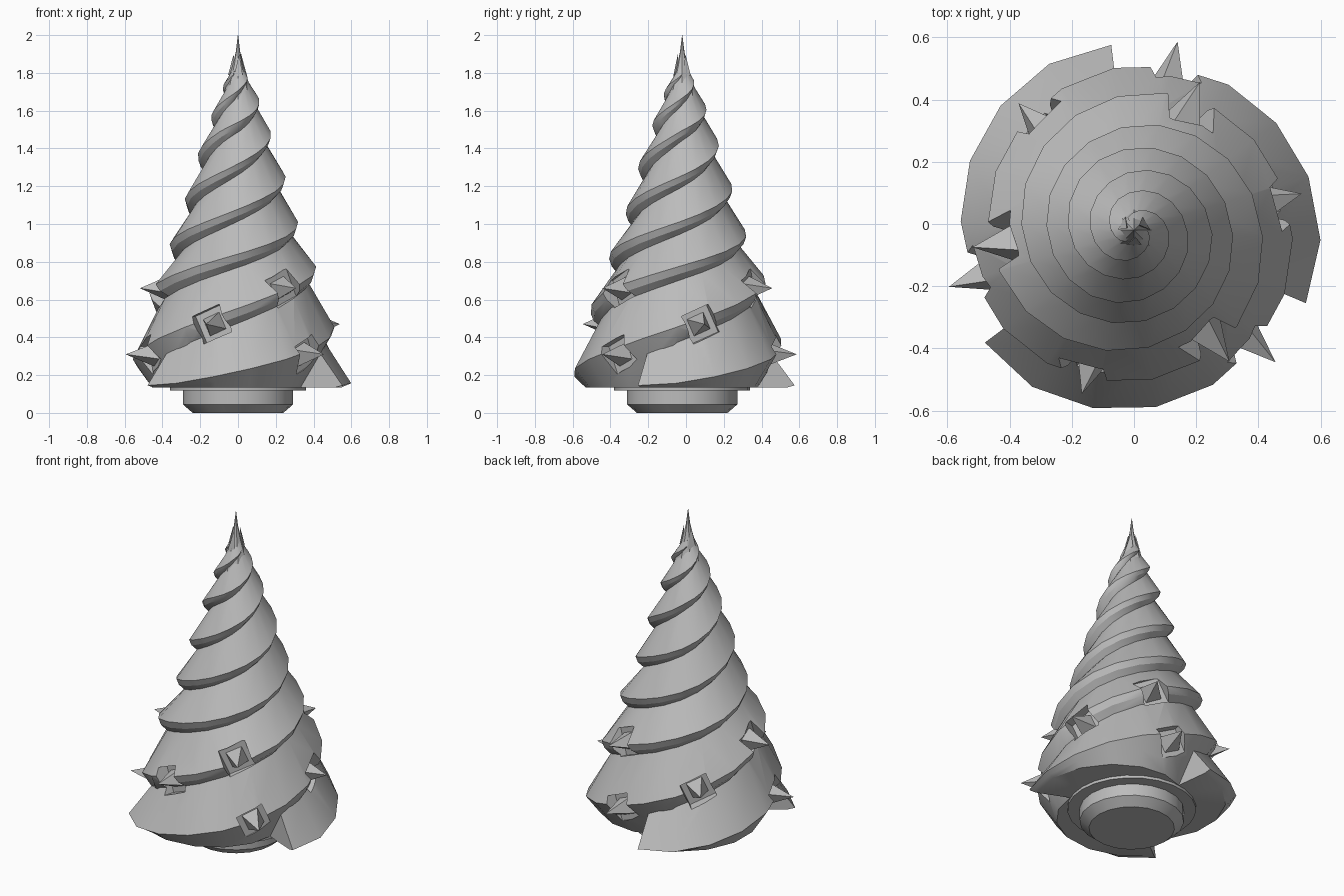
import bpy, bmesh, math
from mathutils import Vector, Matrix

if "Cube" in bpy.data.objects:
    bpy.data.objects.remove(bpy.data.objects["Cube"])

AXIS_Y = -0.02
STRANDS = 3
STEP = 20
START = 97          # angle where the first strand begins

grey = bpy.data.materials.new("grey metal")
grey.diffuse_color = (0.5, 0.5, 0.5, 1)
grey.use_nodes = True
grey.node_tree.nodes["Principled BSDF"].inputs["Base Color"].default_value = grey.diffuse_color

# ridge of one strand: (turn in degrees, radius, height)
RIDGE = [(0, .60, .145), (20, .60, .157), (45, .583, .20), (75, .562, .27),
         (100, .54, .335), (155, .50, .50), (207, .465, .655), (265, .41, .785),
         (323, .36, .90), (385, .315, 1.02), (443, .28, 1.14), (505, .25, 1.26),
         (563, .21, 1.38), (625, .17, 1.50), (683, .14, 1.58), (745, .11, 1.67),
         (800, .075, 1.74), (860, .045, 1.79), (980, .03, 1.85)]
END = 860
SQUARE = ((-1, -1), (1, -1), (1, 1), (-1, 1))


def ridge(u):
    for a, b in zip(RIDGE, RIDGE[1:]):
        if u <= b[0]:
            k = (u - a[0]) / (b[0] - a[0])
            return a[1] + k * (b[1] - a[1]), a[2] + k * (b[2] - a[2])
    return RIDGE[-1][1:]


def foot(u):
    r, z = ridge(u)
    return r - 0.035 * min(1, r / .2) - 0.03 * r, z - (.04 + .08 * r) * min(1, r / .15)


def low_foot(u):
    return .56 - .2 * (u / 120) ** 1.6, .135


def lip(u, below):
    (r, z), (fr, fz) = ridge(u), below
    if u <= 120:
        return .5 * (r + fr), .5 * (z + fz)
    return r + .3 * (fr - r), z + .55 * (fz - z)


def place(r, z, deg):
    a = math.radians(deg)
    return Vector((r * math.cos(a), AXIS_Y + r * math.sin(a), z))


def finish(name, bm, smooth=None):
    me = bpy.data.meshes.new(name)
    bm.to_mesh(me)
    bm.free()
    ob = bpy.data.objects.new(name, me)
    bpy.context.collection.objects.link(ob)
    me.materials.append(grey)
    if smooth:
        shade(ob, smooth)
    return ob


def shade(ob, angle):
    bpy.context.view_layer.objects.active = ob
    ob.select_set(True)
    bpy.ops.object.shade_smooth_by_angle(angle=math.radians(angle))
    ob.select_set(False)


# overlapping spiral strand, solid so that the sockets can be cut into it
def strand(s, cutter):
    bm = bmesh.new()
    base = START + s * 360 / STRANDS
    rows = []
    for u in range(0, END + 1, STEP):
        low, top = foot(u), foot(u + 120)
        inner = (.4 * low[0], low[1])
        if u <= 120:
            inner, low = (.28, .135), low_foot(u)
        profile = [inner, low, lip(u, low), ridge(u), top, (.4 * top[0], top[1])]
        rows.append([bm.verts.new(place(r, z, base + u)) for r, z in profile])
    for i, (a, b) in enumerate(zip(rows, rows[1:])):
        for j in range(6):
            k = (j + 1) % 6
            f = bm.faces.new((a[j], b[j], b[k], a[k]))
            hidden = j in (4, 5) or (j == 0 and i * STEP >= 120)
            f.material_index = 1 if hidden else 0
    bm.faces.new(rows[0])
    bm.faces.new(rows[-1][::-1])
    bmesh.ops.recalc_face_normals(bm, faces=bm.faces)
    ob = finish("spiral_strand", bm)
    ob.data.materials.append(grey)
    mod = ob.modifiers.new("sockets", 'BOOLEAN')
    mod.operation, mod.solver, mod.object = 'DIFFERENCE', 'EXACT', cutter
    bpy.context.view_layer.objects.active = ob
    bpy.ops.object.modifier_apply(modifier=mod.name)
    # drop the faces buried between strands
    bm = bmesh.new()
    bm.from_mesh(ob.data)
    buried = [f for f in bm.faces if f.material_index == 1]
    bmesh.ops.delete(bm, geom=buried, context='FACES')
    bm.to_mesh(ob.data)
    bm.free()
    ob.data.materials.pop(index=1)
    shade(ob, 25)


# lathe for the round parts
def lathe(name, profile, sides, smooth):
    bm = bmesh.new()
    rings = [[bm.verts.new(place(r, z, 360 * i / sides)) for i in range(sides)]
             for r, z in profile]
    for a, b in zip(rings, rings[1:]):
        for i in range(sides):
            k = (i + 1) % sides
            bm.faces.new((a[i], a[k], b[k], b[i]))
    bm.faces.new(rings[0][::-1])
    bm.faces.new(rings[-1])
    finish(name, bm, smooth)


# frame pointing outwards, origin on the socket floor
def socket_frame(deg, z, floor_r, roll=24):
    a = math.radians(deg)
    out = Vector((math.cos(a), math.sin(a), 0))
    side = Vector((-math.sin(a), math.cos(a), 0))
    frame = Matrix((side, Vector((0, 0, 1)), out)).transposed().to_4x4()
    return (Matrix.Translation(place(floor_r, z, deg)) @ frame
            @ Matrix.Rotation(math.radians(roll), 4, 'Z'))


def add_box(bm, matrix, h, height):
    v = [bm.verts.new(matrix @ Vector((x * h, y * h, w)))
         for w in (0, height) for x, y in SQUARE]
    for i in range(4):
        k = (i + 1) % 4
        bm.faces.new((v[i], v[k], v[4 + k], v[4 + i]))
    bm.faces.new(v[3::-1])
    bm.faces.new(v[4:])


def spike(matrix, h, length):
    bm = bmesh.new()
    q = [bm.verts.new(matrix @ Vector((x * h, y * h, 0))) for x, y in SQUARE]
    tip = bm.verts.new(matrix @ Vector((0, 0, length)))
    for i in range(4):
        bm.faces.new((q[i], q[(i + 1) % 4], tip))
    finish("spike", bm)


# nine sockets, three on each strand, each with a pyramid spike
cuts = bmesh.new()
for s in range(STRANDS):
    for deg, z, tip_r, depth in ((77, .31, .622, .165), (12.3, .47, .552, .145),
                                 (66, .66, .522, .145)):
        m = socket_frame(deg + 120 * s, z, tip_r - depth)
        add_box(cuts, m, .08, .3)
        spike(m, .048, depth)
cutter = finish("socket_cutter", cuts)
cutter.hide_render = True

for s in range(STRANDS):
    strand(s, cutter)
bpy.data.objects.remove(cutter)

# round foot and collar
lathe("base_plug", [(.24, 0), (.292, .045), (.292, .12)], 20, 25)
lathe("collar", [(.36, .118), (.36, .14)], 24, 30)

# needle point with three small prongs
lathe("needle", [(.085, 1.66), (.05, 1.77), (.028, 1.84), (.012, 1.91), (.001, 2.0)], 8, 40)
for s in range(3):
    bm = bmesh.new()
    a = 30 + 120 * s
    ring = [bm.verts.new(place(r, z, a + d)) for r, z, d in
            ((.052, 1.77, -28), (.052, 1.79, 28), (.02, 1.80, 0))]
    tip = bm.verts.new(place(.024, 1.90, a + 15))
    bm.faces.new(ring[::-1])
    for i in range(3):
        bm.faces.new((ring[i], ring[(i + 1) % 3], tip))
    finish("tip_prong", bm)
